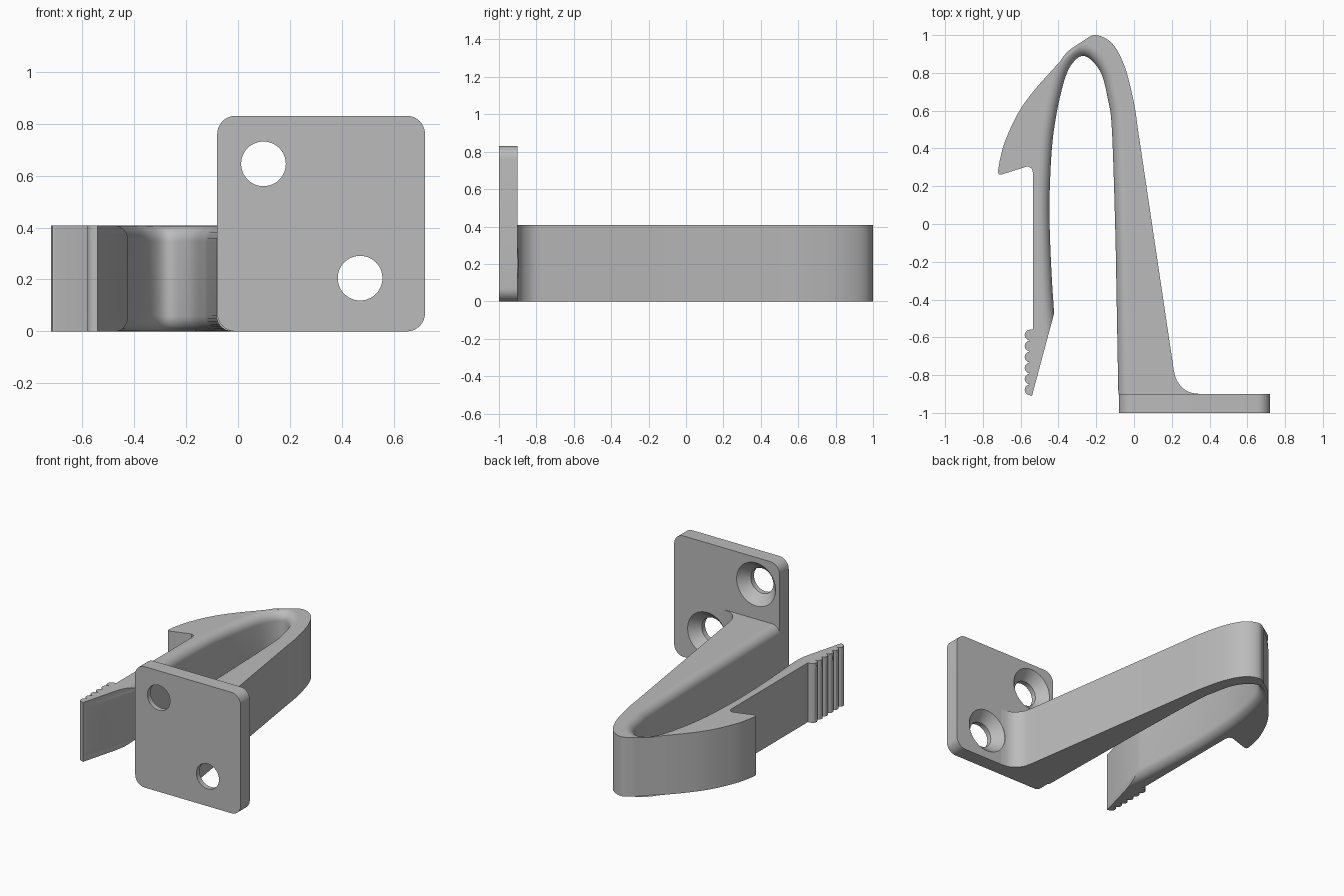
import bpy, bmesh, math
from mathutils import Vector

cube = bpy.data.objects.get("Cube")
if cube:
    bpy.data.objects.remove(cube, do_unlink=True)

HEIGHT, ROUND = 0.407, 0.06

grey = bpy.data.materials.new("plain grey")
grey.use_nodes = True
grey.diffuse_color = (0.5, 0.5, 0.5, 1)
grey.node_tree.nodes["Principled BSDF"].inputs["Base Color"].default_value = (0.5, 0.5, 0.5, 1)


def spline(points, steps=6):
    """Smooth curve through the given points."""
    p = [Vector(q) for q in points]
    p = [2 * p[0] - p[1]] + p + [2 * p[-1] - p[-2]]
    out = []
    for a, b, c, d in zip(p, p[1:], p[2:], p[3:]):
        for i in range(steps):
            t = i / steps
            out.append(0.5 * (2 * b + (c - a) * t + (2 * a - 5 * b + 4 * c - d) * t * t
                              + (3 * b - a - 3 * c + d) * t ** 3))
    return out + [p[-2]]


def loft(name, rings):
    """Closed solid through rings of equal length."""
    bm = bmesh.new()
    rows = [[bm.verts.new(v) for v in ring] for ring in rings]
    n = len(rows[0])
    for low, high in zip(rows, rows[1:]):
        for i in range(n):
            j = (i + 1) % n
            bm.faces.new((low[i], low[j], high[j], high[i]))
    bm.faces.new(rows[0][::-1])
    bm.faces.new(rows[-1])
    bmesh.ops.recalc_face_normals(bm, faces=bm.faces)
    mesh = bpy.data.meshes.new(name)
    bm.to_mesh(mesh)
    bm.free()
    obj = bpy.data.objects.new(name, mesh)
    bpy.context.collection.objects.link(obj)
    mesh.materials.append(grey)
    return obj


# Spring clip: inner side of the loop, from the plate round to the lever
inner = spline([(-0.083, -0.903), (-0.092, -0.4), (-0.1, 0), (-0.117, 0.5), (-0.138, 0.66),
                (-0.18, 0.81), (-0.265, 0.89), (-0.34, 0.83), (-0.39, 0.68), (-0.43, 0.45),
                (-0.446, 0.18), (-0.446, -0.03), (-0.436, -0.27), (-0.423, -0.473)])
tip = Vector((-0.54, -0.91))

# Outer side: lever tip, grip ridges, catch, nose, arm and fillet into the plate
outer = [tip]
ridge = 0.029
for k in range(6):
    for s in range(7):
        a = math.pi * s / 6
        if k and s == 0:
            continue
        outer.append(Vector((-0.55 - ridge * math.sin(a),
                             -0.907 + ridge * (2 * k + 1 - math.cos(a)))))
outer += [Vector((-0.535, -0.558))]
outer += spline([(-0.535, 0.27), (-0.543, 0.295), (-0.565, 0.305)], 3)
outer += spline([(-0.7, 0.262), (-0.715, 0.263), (-0.72, 0.28)], 3)
outer += spline([(-0.712, 0.33), (-0.682, 0.44), (-0.6, 0.61), (-0.47, 0.775), (-0.32, 0.92),
                 (-0.26, 0.975), (-0.2, 1.0), (-0.115, 0.955), (-0.048, 0.83),
                 (0, 0.64), (0.021, 0.5)])
outer += spline([(0.21, -0.77), (0.225, -0.825), (0.26, -0.87), (0.3, -0.892), (0.35, -0.9)], 4)
outer.append(Vector((0.35, -0.903)))

normals = []
for i in range(len(inner)):
    t = (inner[min(i + 1, len(inner) - 1)] - inner[max(i - 1, 0)]).normalized()
    normals.append(Vector((t.y, -t.x)))
# the last point slides along the slanted lever end
slant = (tip - inner[-1]).normalized()
normals[-1] = slant / slant.dot(normals[-1])
normals[0] = Vector((1, 0))


def clip_ring(z, inset):
    pts = [p + n * inset for p, n in zip(inner, normals)] + outer
    return [(p.x, p.y, z) for p in pts]


angles = [math.pi / 2 * i / 8 for i in range(9)]
curve = [(ROUND * (1 - math.cos(a)), ROUND * (1 - math.sin(a))) for a in angles]
rings = [clip_ring(z, d) for z, d in curve]
rings += [clip_ring(HEIGHT - z, d) for z, d in reversed(curve)]
clip = loft("spring_clip", rings)

# Mounting plate with rounded corners
corner = 0.07
outline = []
for cx, cz, start in ((0.65, 0.76, 0), (-0.01, 0.76, 90), (-0.01, corner, 180), (0.65, corner, 270)):
    for s in range(9):
        a = math.radians(start + s * 90 / 8)
        outline.append((cx + corner * math.cos(a), cz + corner * math.sin(a)))
plate = loft("mounting_plate", [[(x, y, z) for x, z in outline] for y in (-1, -0.9)])

# Countersunk screw holes
for cx, cz in ((0.098, 0.645), (0.47, 0.205)):
    cutter = loft("screw_hole_cutter", [
        [(cx + r * math.cos(math.tau * i / 48), y, cz + r * math.sin(math.tau * i / 48))
         for i in range(48)]
        for r, y in ((0.086, -1.1), (0.086, -0.965), (0.148, -0.9), (0.148, -0.85))])
    cutter.hide_render = True
    for obj in ((plate, clip) if cx > 0.3 else (plate,)):
        mod = obj.modifiers.new("screw_hole", "BOOLEAN")
        mod.operation, mod.solver, mod.object = "DIFFERENCE", "EXACT", cutter
        bpy.context.view_layer.objects.active = obj
        bpy.ops.object.modifier_apply(modifier=mod.name)
    bpy.data.objects.remove(cutter, do_unlink=True)

# Smooth curved walls, keep the flat caps flat
for obj, axis in ((clip, 2), (plate, 1)):
    bpy.ops.object.select_all(action="DESELECT")
    obj.select_set(True)
    bpy.context.view_layer.objects.active = obj
    bpy.ops.object.shade_smooth_by_angle(angle=math.radians(30))
    for face in obj.data.polygons:
        if abs(face.normal[axis]) > 0.999:
            face.use_smooth = False
